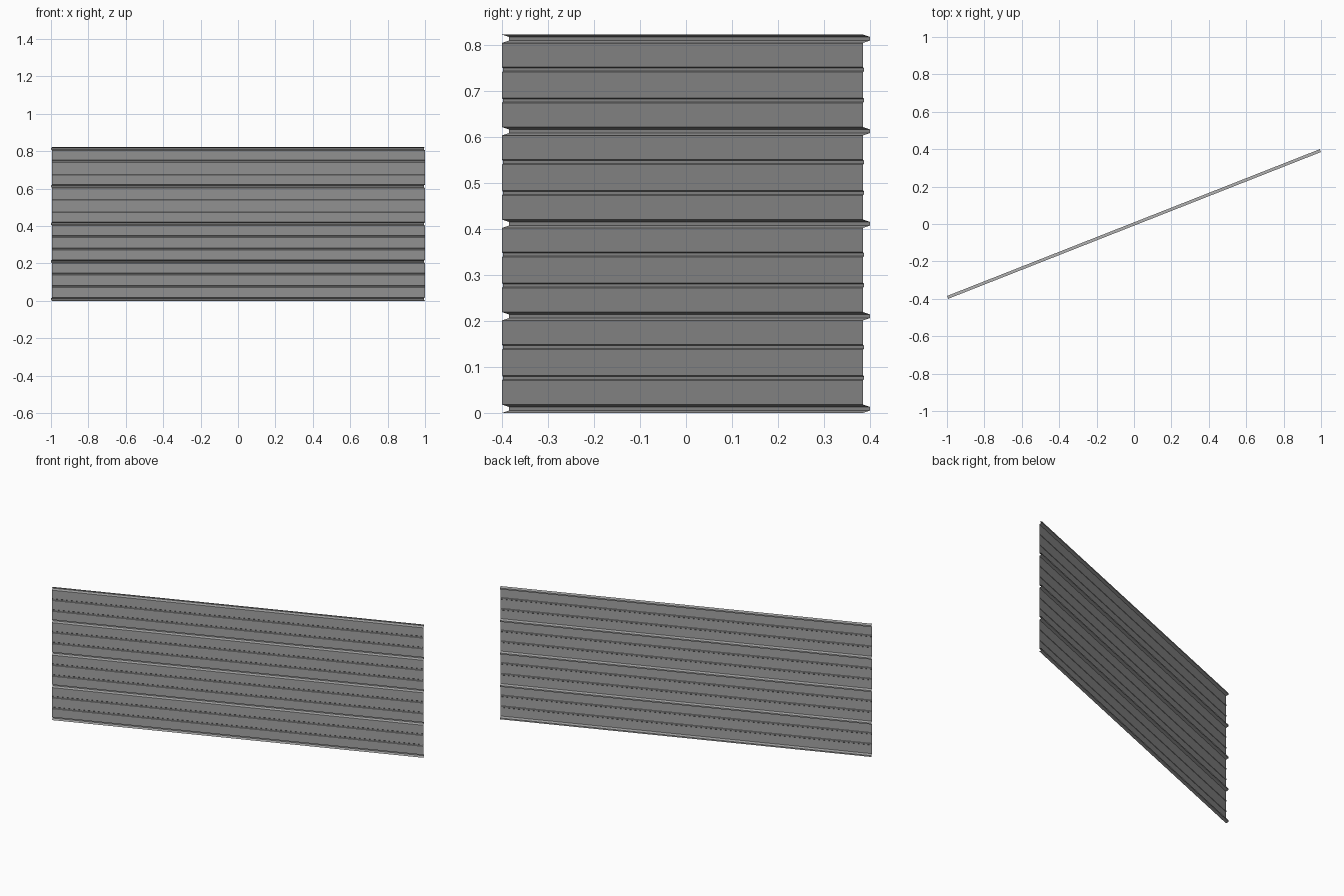
import bpy
import bmesh
import math
from mathutils import Matrix, Vector

cube = bpy.data.objects.get("Cube")
if cube:
    bpy.data.objects.remove(cube, do_unlink=True)

steel = bpy.data.materials.new("grey sheet steel")
steel.use_nodes = True
grey = (0.36, 0.36, 0.36, 1)
steel.diffuse_color = grey
steel.node_tree.nodes["Principled BSDF"].inputs["Base Color"].default_value = grey

# Sheet proportions
LENGTH = 2.142
HEIGHT = 0.822
ANGLE = math.atan2(0.785, 1.994)
RIB_DEPTH, RIB_HALF, RIB_CREST = 0.0165, 0.009, 0.004
BEAD_DEPTH, BEAD_HALF, BEAD_CREST = 0.002, 0.0055, 0.0035
PITCH = (HEIGHT - 2 * RIB_HALF) / 12


def ridge(z, depth, half, crest):
    """Trapezoid pressed towards the back of the sheet."""
    return [(0, z - half), (depth, z - crest), (depth, z + crest), (0, z + half)]


# Cross-section: a deep rib, then two shallow beads, repeated up the sheet
profile = []
for i in range(13):
    z = RIB_HALF + i * PITCH
    if i % 3 == 0:
        profile += ridge(z, RIB_DEPTH, RIB_HALF, RIB_CREST)
    else:
        profile += ridge(z, BEAD_DEPTH, BEAD_HALF, BEAD_CREST)

# Extrude the cross-section along the sheet
bm = bmesh.new()
ends = [[bm.verts.new((x, y - RIB_DEPTH / 2, z)) for y, z in profile]
        for x in (-LENGTH / 2, LENGTH / 2)]
left, right = ends
for i in range(len(profile) - 1):
    bm.faces.new((left[i], right[i], right[i + 1], left[i + 1]))

# Turn the sheet to its diagonal stance
bmesh.ops.rotate(bm, verts=bm.verts, cent=Vector(), matrix=Matrix.Rotation(ANGLE, 3, "Z"))

mesh = bpy.data.meshes.new("corrugated_sheet")
bm.to_mesh(mesh)
bm.free()
mesh.materials.append(steel)
sheet = bpy.data.objects.new("corrugated_sheet", mesh)
bpy.context.collection.objects.link(sheet)
